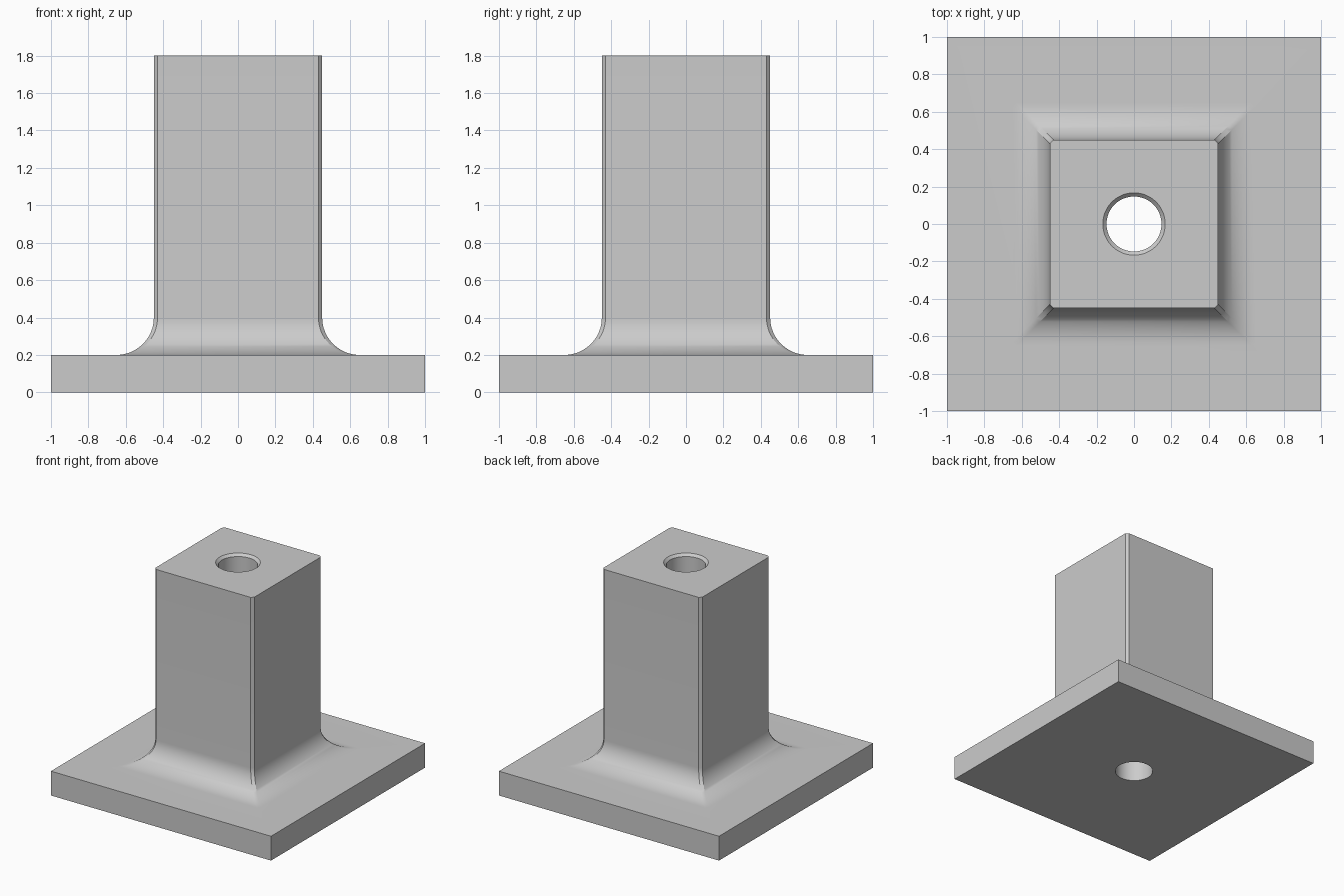
import bpy, bmesh, math

if "Cube" in bpy.data.objects:
    bpy.data.objects.remove(bpy.data.objects["Cube"])

PLATE, POST, CH, FIL = 1.0, 0.45, 0.02, 0.2
Z_PLATE, Z_TOP, STEPS = 0.2, 1.8, 16


def link(name, bm):
    bmesh.ops.recalc_face_normals(bm, faces=bm.faces)
    mesh = bpy.data.meshes.new(name)
    bm.to_mesh(mesh)
    bm.free()
    obj = bpy.data.objects.new(name, mesh)
    bpy.context.collection.objects.link(obj)
    return obj


def ring(bm, pts, z):
    return [bm.verts.new((x, y, z)) for x, y in pts]


def bridge(bm, a, b):
    n = len(a)
    for i in range(n):
        j = (i + 1) % n
        bm.faces.new((a[i], a[j], b[j], b[i]))


def square(s):
    return [(s, s), (-s, s), (-s, -s), (s, -s)]


def chamfered(s):
    t = s - CH
    return [(s, t), (t, s), (-t, s), (-s, t), (-s, -t), (-t, -s), (t, -s), (s, -t)]


# Base plate
bm = bmesh.new()
low = ring(bm, square(PLATE), 0)
top = ring(bm, square(PLATE), Z_PLATE)
bm.faces.new(low)
bridge(bm, low, top)

# Post with chamfered corners and a concave fillet at its foot
rings = []
for i in range(STEPS + 1):
    a = math.pi / 2 * i / STEPS
    s = POST + FIL * (1 - math.sin(a))
    rings.append(ring(bm, chamfered(s), Z_PLATE + FIL * (1 - math.cos(a))))
rings.append(ring(bm, chamfered(POST), Z_TOP))
for a, b in zip(rings, rings[1:]):
    bridge(bm, a, b)
bm.faces.new(rings[-1])

# Plate top around the fillet
foot = rings[0]
for k in range(4):
    c, d = top[k], top[(k + 1) % 4]
    p, q, r = foot[2 * k], foot[2 * k + 1], foot[(2 * k + 2) % 8]
    bm.faces.new((c, q, p))
    bm.faces.new((c, d, r, q))
body = link("post_on_base_plate", bm)

# Cutter for the through hole with its chamfered rim
bm = bmesh.new()
N = 48
profile = [(0.147, -0.1), (0.147, Z_TOP - 0.02), (0.167, Z_TOP), (0.167, Z_TOP + 0.1)]
loops = [ring(bm, [(r * math.cos(2 * math.pi * i / N), r * math.sin(2 * math.pi * i / N))
                   for i in range(N)], z) for r, z in profile]
for a, b in zip(loops, loops[1:]):
    bridge(bm, a, b)
bm.faces.new(loops[0])
bm.faces.new(loops[-1])
cutter = link("hole_cutter", bm)
cutter.hide_render = True

mod = body.modifiers.new("hole", "BOOLEAN")
mod.operation = "DIFFERENCE"
mod.solver = "EXACT"
mod.object = cutter
bpy.context.view_layer.objects.active = body
body.select_set(True)
bpy.ops.object.modifier_apply(modifier=mod.name)
bpy.data.objects.remove(cutter)
bpy.ops.object.shade_smooth_by_angle(angle=math.radians(25))
